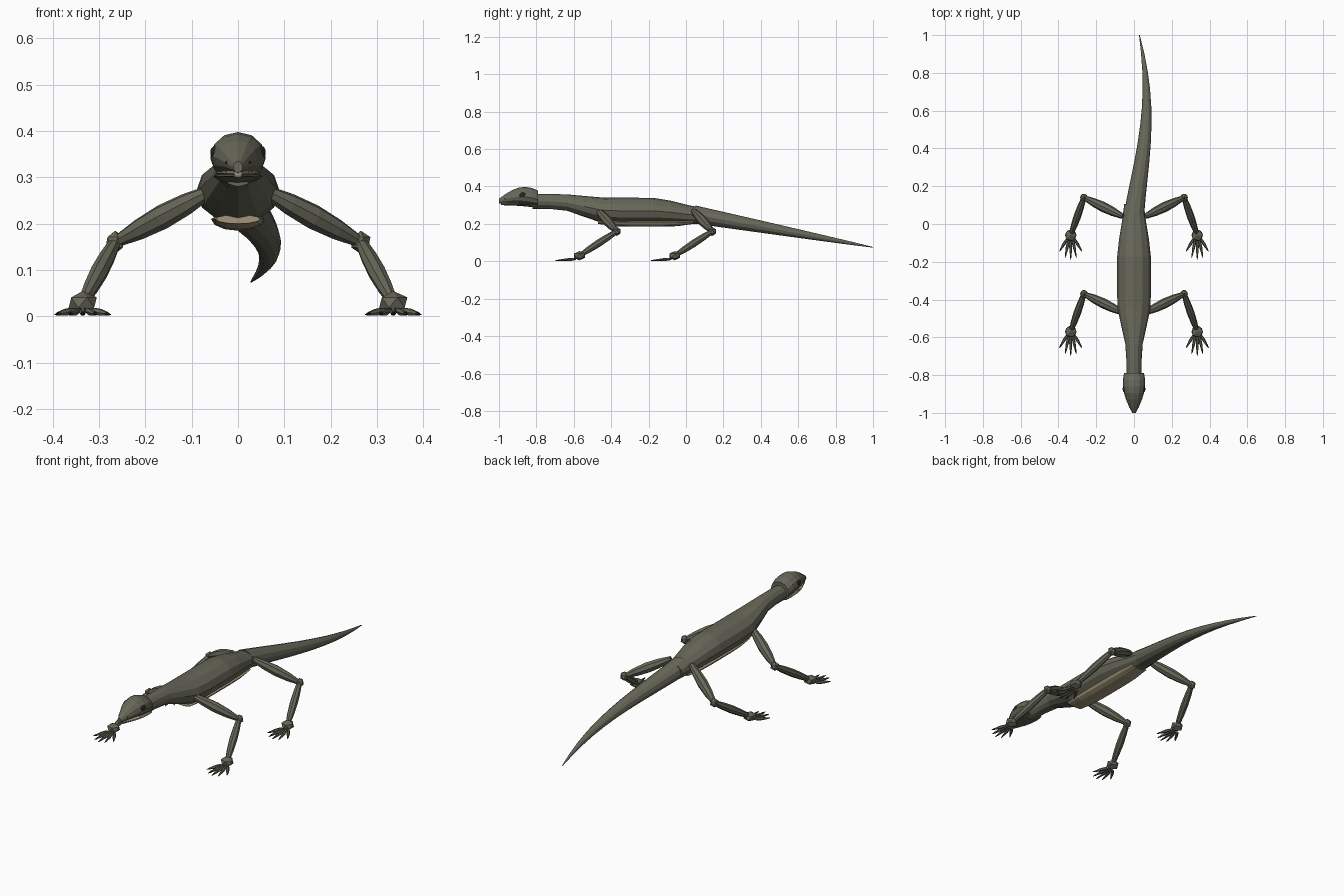
import bpy, bmesh
from math import sin, cos, pi, tau
from mathutils import Vector

cube = bpy.data.objects.get("Cube")
if cube:
    bpy.data.objects.remove(cube, do_unlink=True)


def material(name, *colour):
    new_material = bpy.data.materials.new(name)
    new_material.use_nodes = True
    new_material.diffuse_color = (*colour, 1)
    shader = new_material.node_tree.nodes["Principled BSDF"]
    shader.inputs["Base Color"].default_value = (*colour, 1)
    return new_material


SKIN = material("olive grey skin", 0.135, 0.135, 0.1)
BELLY = material("tan belly", 0.36, 0.3, 0.19)
DARK = material("dark eye and claw", 0.02, 0.02, 0.016)


def finish(bm, name, surface):
    bmesh.ops.recalc_face_normals(bm, faces=bm.faces)
    mesh = bpy.data.meshes.new(name)
    bm.to_mesh(mesh)
    bm.free()
    mesh.materials.append(surface)
    part = bpy.data.objects.new(name, mesh)
    bpy.context.collection.objects.link(part)


def skin_rings(name, rings, surface):
    """Join rings of points into a closed tube."""
    bm = bmesh.new()
    loops = [[bm.verts.new(point) for point in ring] for ring in rings]
    for near, far in zip(loops, loops[1:]):
        for i in range(len(near)):
            bm.faces.new((near[i - 1], near[i], far[i], far[i - 1]))
    bm.faces.new(loops[0])
    bm.faces.new(loops[-1])
    finish(bm, name, surface)


def circle(sides):
    return [(cos(tau * i / sides), sin(tau * i / sides)) for i in range(sides)]


def loft(name, start, end, steps, section, surface):
    """Tube along y; section(t, y) gives centre x, half width, bottom, middle and top."""
    rings = []
    for step in range(steps + 1):
        t = step / steps
        y = start + (end - start) * t
        x, width, low, middle, top = section(t, y)
        rings.append([
            (x + width * across, y, middle + up * (top - middle if up > 0 else middle - low))
            for across, up in circle(12)
        ])
    skin_rings(name, rings, surface)


def limb(name, start, end, first, last, swell, surface, sides=8, steps=4):
    """Spindle between two points, with end radii and a swelling between them."""
    axis = end - start
    across = axis.cross(Vector((0, 0, 1))).normalized()
    up = across.cross(axis).normalized()
    rings = []
    for step in range(steps + 1):
        t = step / steps
        radius = first + (last - first) * t + swell * sin(pi * t)
        centre = start + axis * t
        rings.append([centre + (across * a + up * b) * radius for a, b in circle(sides)])
    skin_rings(name, rings, surface)


def ball(name, centre, size, surface, detail=1):
    bm = bmesh.new()
    bmesh.ops.create_icosphere(bm, subdivisions=detail, radius=1)
    bmesh.ops.scale(bm, vec=size, verts=bm.verts)
    bmesh.ops.translate(bm, vec=centre, verts=bm.verts)
    finish(bm, name, surface)


def ease(value, start, end):
    t = min(1, max(0, (value - start) / (end - start)))
    return t * t * (3 - 2 * t)


# Trunk and neck swell at the shoulders and narrow at the hips
def trunk_section(t, y):
    swell = ease(y, -0.7, -0.4)
    taper = ease(y, -0.2, 0.15)
    width = 0.04 + 0.05 * swell - 0.04 * taper
    low = 0.28 - 0.08 * swell
    top = 0.36 - 0.02 * swell - 0.06 * taper
    return 0, width, low, (low + top) / 2, top


# Tail curves sideways as it thins
def tail_section(t, y):
    radius = 0.002 + 0.052 * (1 - t) ** 0.9
    middle = 0.25 - 0.175 * t
    bend = 0.067 * sin(2.7 * t ** 1.15)
    return bend, radius, middle - 0.9 * radius, middle, middle + 0.9 * radius


# Belly shield bevels up at both ends
def belly_section(t, y):
    bevel = abs(2 * t - 1) ** 4
    low = 0.185 + 0.015 * bevel
    return 0, 0.058 - 0.01 * bevel, low, 0.21, 0.22


def head_width(t):
    return 0.01 + 0.05 * sin(2.1 * t)


def skull_section(t, y):
    low = 0.31 - 0.02 * t * t
    top = 0.335 + 0.063 * sin(2.4 * t)
    return 0, head_width(t), low, low + 0.45 * (top - low), top


def mouth_section(t, y):
    return 0, 0.95 * head_width(t / 2), 0.304, 0.31, 0.316


def jaw_section(t, y):
    low = 0.3 - 0.015 * t * t
    return 0, 0.9 * head_width(t), low, 0.303, 0.309


loft("body", -0.82, 0.105, 10, trunk_section, SKIN)
loft("tail", 0.05, 1, 10, tail_section, SKIN)
loft("belly_shield", -0.47, 0.04, 6, belly_section, BELLY)
loft("skull", -1, -0.79, 6, skull_section, SKIN)
loft("mouth_lining", -0.99, -0.89, 3, mouth_section, BELLY)
loft("lower_jaw", -0.99, -0.79, 5, jaw_section, SKIN)


def build_leg(name, side, shift):
    def place(x, y, z):
        return Vector((side * x, y + shift, z))

    hip = place(0.06, -0.47, 0.27)
    knee = place(0.265, -0.37, 0.16)
    ankle = place(0.335, -0.57, 0.03)
    limb(name + "upper_leg", hip, knee, 0.014, 0.012, 0.014, SKIN)
    limb(name + "lower_leg", knee, ankle, 0.013, 0.011, 0.008, SKIN)
    ball(name + "knee", knee, Vector((0.023, 0.023, 0.025)), SKIN)
    ball(name + "ankle", ankle, Vector((0.034, 0.034, 0.025)), SKIN)

    # Five fanned toes with claws
    for fan in range(-2, 3):
        root = ankle + Vector((fan * 0.01, -0.02, -0.017))
        tip = ankle + Vector((fan * 0.03, 0.011 * fan * fan - 0.13, -0.026))
        joint = root.lerp(tip, 0.78)
        label = str(fan + 3)
        limb(name + "toe_" + label, root, joint, 0.006, 0.004, 0.003, SKIN, sides=6)
        limb(name + "claw_" + label, joint, tip, 0.005, 0.001, 0, DARK, sides=6, steps=1)


for side_name, side in (("left_", 1), ("right_", -1)):
    build_leg(side_name + "front_", side, 0)
    build_leg(side_name + "rear_", side, 0.51)

    # Eyes and nostrils
    eye = Vector((side * 0.051, -0.873, 0.354))
    nostril = Vector((side * 0.024, -0.967, 0.332))
    ball(side_name + "eye", eye, Vector((0.009, 0.019, 0.014)), DARK, detail=2)
    ball(side_name + "nostril", nostril, Vector((0.004, 0.004, 0.004)), DARK)
